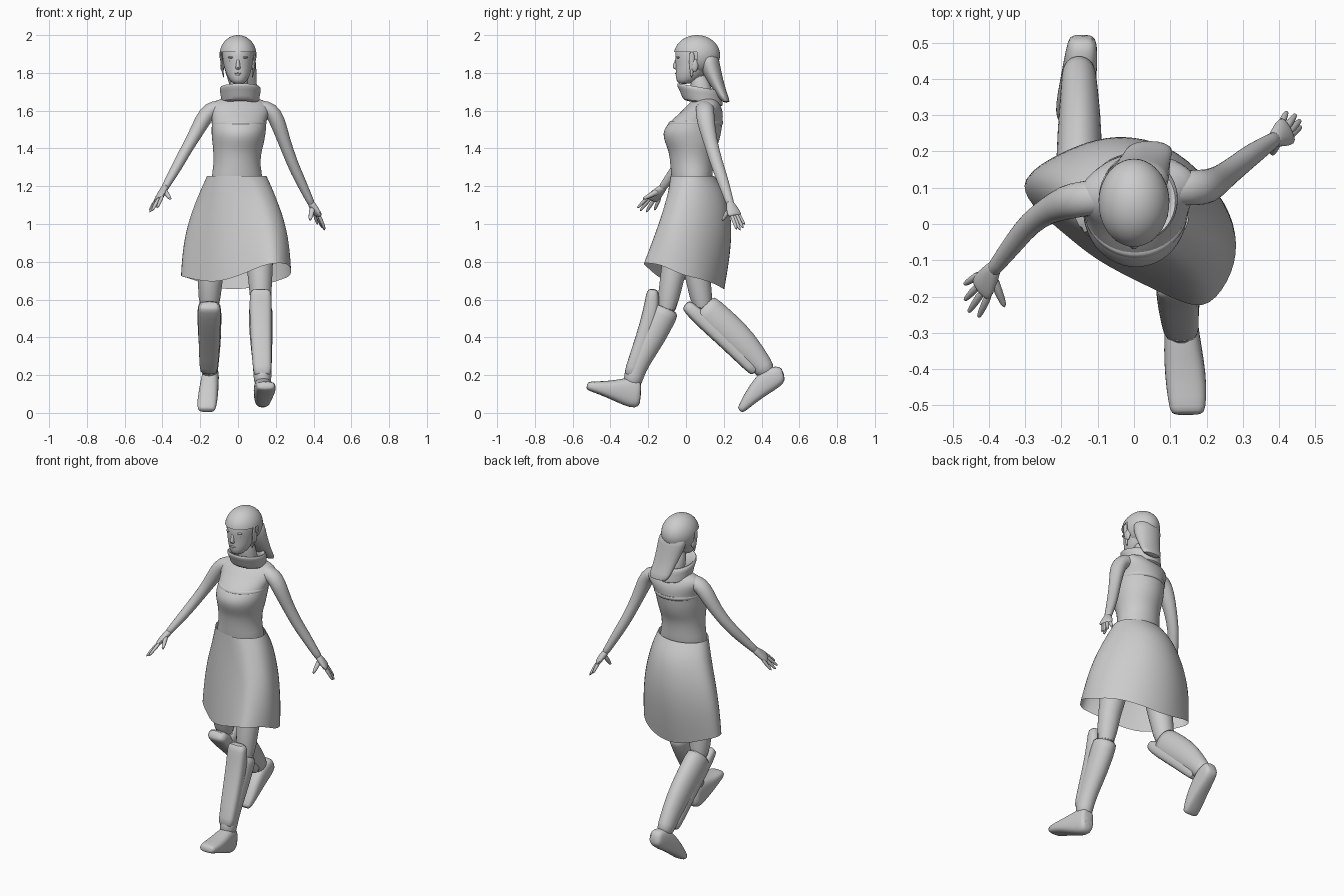
import bpy, bmesh, math
from mathutils import Vector as V

def finish(name, bm, sub=1, angle=60):
    me = bpy.data.meshes.new(name)
    bm.to_mesh(me)
    bm.free()
    me.polygons.foreach_set("use_smooth", [True] * len(me.polygons))
    me.set_sharp_from_angle(angle=math.radians(angle))
    ob = bpy.data.objects.new(name, me)
    bpy.context.collection.objects.link(ob)
    if sub:
        m = ob.modifiers.new("smooth", 'SUBSURF')
        m.levels = m.render_levels = sub
    return ob

def skin(bm, rows):
    n = len(rows[0])
    for r, s in zip(rows, rows[1:]):
        for j in range(n):
            k = (j + 1) % n
            bm.faces.new((r[j], r[k], s[k], s[j]))

def loft(name, rings, n=16, ref=(1, 0, 0), axis=None, power=2, caps=True, sub=1):
    """Rings are (x, y, z, half width along ref, half depth)."""
    bm = bmesh.new()
    pts = [V(r[:3]) for r in rings]
    rows = []
    for i, r in enumerate(rings):
        t = V(axis) if axis else pts[min(i + 1, len(pts) - 1)] - pts[max(i - 1, 0)]
        t.normalize()
        u = V(ref) - t * t.dot(V(ref))
        u.normalize()
        v = t.cross(u)
        row = []
        for j in range(n):
            a = 2 * math.pi * j / n
            c, s = math.cos(a), math.sin(a)
            c = math.copysign(abs(c) ** (2 / power), c)
            s = math.copysign(abs(s) ** (2 / power), s)
            row.append(bm.verts.new(pts[i] + u * c * r[3] + v * s * r[4]))
        rows.append(row)
    skin(bm, rows)
    if caps:
        bm.faces.new(rows[0][::-1])
        bm.faces.new(rows[-1])
    return finish(name, bm, sub)

def blob(name, loc, size, seg=20, keep=None):
    bm = bmesh.new()
    bmesh.ops.create_uvsphere(bm, u_segments=seg, v_segments=seg // 2 + 2, radius=1)
    for v in bm.verts:
        v.co = V([l + c * s for l, c, s in zip(loc, v.co, size)])
    if keep:
        bad = [f for f in bm.faces if not keep(f.calc_center_median())]
        bmesh.ops.delete(bm, geom=bad, context='FACES')
    return finish(name, bm, 0)

UP = (0, 0, 1)
YAW = (1, 0.15, 0)

# Torso with bust, sloping up to the shoulders
loft("torso", [(-.005, .03, 1.15, .14, .1), (-.005, .032, 1.25, .138, .11),
               (-.006, .03, 1.31, .124, .113), (-.004, .03, 1.375, .128, .12),
               (0, .032, 1.41, .134, .135), (.002, .03, 1.46, .142, .153),
               (.004, .035, 1.5, .146, .155), (.006, .055, 1.545, .144, .14),
               (.01, .085, 1.59, .16, .112), (.01, .093, 1.625, .17, .09),
               (.01, .1, 1.652, .14, .065), (.01, .1, 1.672, .07, .05)], 24, YAW, UP)
# Raised upper edge of the bodice
loft("bodice_edge", [(.005, .046, 1.51, .145, .15), (.006, .052, 1.535, .148, .147),
                     (.006, .055, 1.546, .146, .143), (.006, .056, 1.548, .135, .13)],
     24, YAW, UP)
loft("neck", [(.01, .1, 1.63, .06, .06), (.008, .085, 1.7, .05, .052), (.003, .06, 1.8, .05, .055)])

# Tall folded collar, a closed profile swept round the neck
collar = [(.08, 1.645), (.104, 1.65), (.102, 1.685), (.113, 1.72), (.104, 1.738),
          (.088, 1.73), (.07, 1.68), (.08, 1.645)]
loft("collar", [(.012, .092 - (z - 1.645) * .3, z - .008, r, r * 1.08) for r, z in collar],
     24, YAW, (0, .17, 1), caps=False)

# Head with face features
loft("head", [(.003, -.012, 1.74, .026, .026), (.003, .008, 1.762, .05, .062),
              (.002, .024, 1.8, .067, .08), (0, .04, 1.84, .077, .095),
              (0, .052, 1.89, .085, .113), (0, .055, 1.93, .083, .108),
              (0, .058, 1.97, .06, .08), (0, .06, 1.988, .025, .03)], 20, axis=UP)
loft("nose", [(0, -.045, 1.885, .008, .01), (0, -.053, 1.85, .01, .013),
              (0, -.059, 1.828, .015, .017), (0, -.047, 1.816, .012, .01)], 8, axis=UP)
blob("upper_lip", (0, -.046, 1.797), (.02, .013, .005), 12)
blob("lower_lip", (0, -.044, 1.789), (.017, .013, .006), 12)
for s in (-1, 1):
    blob("eye", (s * .031, -.036, 1.862), (.015, .009, .007), 12)
    blob("brow", (s * .032, -.04, 1.882), (.022, .012, .006), 12)
    blob("ear", (s * .083, .045, 1.84), (.011, .02, .034), 12)
    loft("hair_lock", [(s * .09, .03, 1.92, .007, .02), (s * .087, .03, 1.84, .007, .014),
                       (s * .075, .03, 1.77, .004, .006)], 8, axis=UP)

# Hair cap and long loose hair
blob("hair_cap", (0, .058, 1.895), (.098, .122, .105), 40,
     lambda c: c.z > 1.905 or c.y > .055)
loft("hair_tail", [(.002, .115, 1.91, .088, .055), (.008, .122, 1.85, .09, .058),
                   (.018, .142, 1.79, .082, .05), (.028, .168, 1.73, .073, .038),
                   (.038, .193, 1.68, .067, .03), (.046, .215, 1.64, .064, .022)], axis=UP)

# Skirt: open shell blended from the waist ellipse to a swinging hem
hem = [(.275, -.03, .73), (.235, .08, .71), (.125, .17, .675), (0, .2, .65), (-.11, .2, .66),
       (-.21, .17, .70), (-.305, .125, .73), (-.275, .05, .72), (-.19, -.02, .70), (-.10, -.10, .69),
       (.03, -.165, .735), (.13, -.215, .785), (.2, -.23, .795), (.265, -.13, .79)]
bm = bmesh.new()
rows = []
for t, f in ((1, 1), (.85, .97), (.65, .89), (.45, .72), (.27, .48), (.12, .24), (0, 0)):
    row = []
    for x, y, z in hem:
        a = math.atan2((y - .02) / .2, x / .28)
        wx, wy = -.005 + .164 * math.cos(a), .033 + .12 * math.sin(a)
        g = t ** 1.25 if y < 0 else f
        hx, hy = x * 1.045, y * 1.02
        bulge = .06 * math.sin(math.pi * t ** .65) * max(0, math.sin(a))
        row.append(bm.verts.new((wx + (hx - wx) * f, wy + (hy - wy) * g + bulge,
                                 1.255 + (z - 1.255) * t)))
    rows.append(row)
skin(bm, rows)
finish("skirt", bm, 2, 180)

# Arms and hands
def arm(side, path, palm_end, tips, thumb):
    loft(side + "_arm", [p + (p[3] * .9,) for p in path], 14, (0, 1, 0))
    w, e = V(path[-1][:3]), V(palm_end)
    tips = [V(t) for t in tips]
    mean = sum(tips, V()) / 4
    spread = tips[3] - tips[0]
    loft(side + "_palm", [(*w.lerp(e, -.45), .018, .018), (*w, .026, .02), (*w.lerp(e, .5), .038, .019),
                          (*e, .042, .016), (*w.lerp(e, 1.15), .036, .01)], 12, spread)
    for t in tips:
        k = e + (t - mean) * .6 + (w - e) * .2
        loft(side + "_finger", [(*k, .013, .012), (*k.lerp(t, .55), .011, .01),
                                (*t, .007, .007)], 8, spread)
    b, t = w.lerp(e, .1), V(thumb)
    loft(side + "_thumb", [(*b, .02, .016), (*b.lerp(t, .55), .015, .013), (*t, .008, .008)],
         8, spread)

arm("right", [(.06, .1, 1.61, .05), (.12, .1, 1.614, .05), (.175, .1, 1.605, .05),
              (.208, .103, 1.55, .05), (.24, .125, 1.45, .038), (.288, .162, 1.32, .034),
              (.325, .192, 1.24, .032), (.38, .228, 1.125, .023), (.393, .237, 1.1, .022)],
    (.422, .257, 1.05),
    [(.462, .27, .968), (.46, .288, .964), (.447, .304, .976), (.422, .312, .995)],
    (.38, .19, 1.015))
arm("left", [(-.04, .08, 1.61, .05), (-.1, .075, 1.614, .05), (-.15, .068, 1.605, .05),
             (-.187, .06, 1.55, .05), (-.235, .04, 1.46, .038), (-.288, .002, 1.37, .034),
             (-.325, -.045, 1.3, .032), (-.38, -.115, 1.205, .023), (-.391, -.13, 1.185, .022)],
    (-.42, -.178, 1.135),
    [(-.47, -.168, 1.07), (-.469, -.212, 1.06), (-.458, -.246, 1.066), (-.43, -.26, 1.082)],
    (-.355, -.232, 1.13))

# Legs with tall boots, shin guards and feet
def leg(side, thigh, boot, guard, foot):
    loft(side + "_thigh", [p + (p[3],) for p in thigh])
    loft(side + "_boot", boot, 18)
    loft(side + "_shin_guard", guard, 16, power=3)
    loft(side + "_foot", foot, 16, power=2.8)

leg("right",
    [(.09, .03, 1.1, .1), (.105, -.03, .9, .088), (.12, -.075, .72, .062), (.12, -.11, .5, .056)],
    [(.12, -.105, .56, .062, .072), (.12, -.115, .535, .066, .078), (.122, -.182, .4, .062, .074),
     (.128, -.245, .28, .052, .058), (.13, -.28, .19, .048, .052), (.13, -.285, .14, .045, .05)],
    [(.12, -.175, .658, .05, .024), (.12, -.177, .63, .059, .035), (.12, -.182, .54, .06, .045),
     (.122, -.225, .4, .057, .04), (.13, -.295, .21, .05, .036), (.13, -.3, .195, .042, .025)],
    [(.13, -.238, .1, .036, .055), (.13, -.255, .1, .045, .08), (.132, -.31, .113, .05, .078),
     (.138, -.38, .12, .056, .055), (.145, -.45, .132, .057, .036), (.148, -.515, .142, .05, .025),
     (.148, -.525, .145, .04, .015)])
leg("left",
    [(-.1, .05, 1.1, .1), (-.13, .05, .9, .09), (-.15, .06, .7, .064), (-.152, .1, .52, .058)],
    [(-.152, .085, .56, .062, .085), (-.152, .1, .545, .066, .09), (-.15, .262, .402, .062, .092),
     (-.15, .35, .31, .054, .072), (-.152, .412, .24, .048, .056), (-.152, .43, .205, .045, .05)],
    [(-.152, -.005, .575, .05, .024), (-.152, .012, .562, .061, .036), (-.152, .085, .495, .061, .044),
     (-.152, .22, .37, .057, .04), (-.155, .357, .232, .049, .036), (-.155, .37, .215, .042, .025)],
    [(-.142, .518, .208, .032, .03), (-.142, .497, .203, .042, .052), (-.148, .44, .178, .047, .066),
     (-.155, .375, .118, .052, .05), (-.163, .325, .06, .054, .034), (-.167, .293, .02, .048, .022),
     (-.167, .284, .012, .038, .014)])
